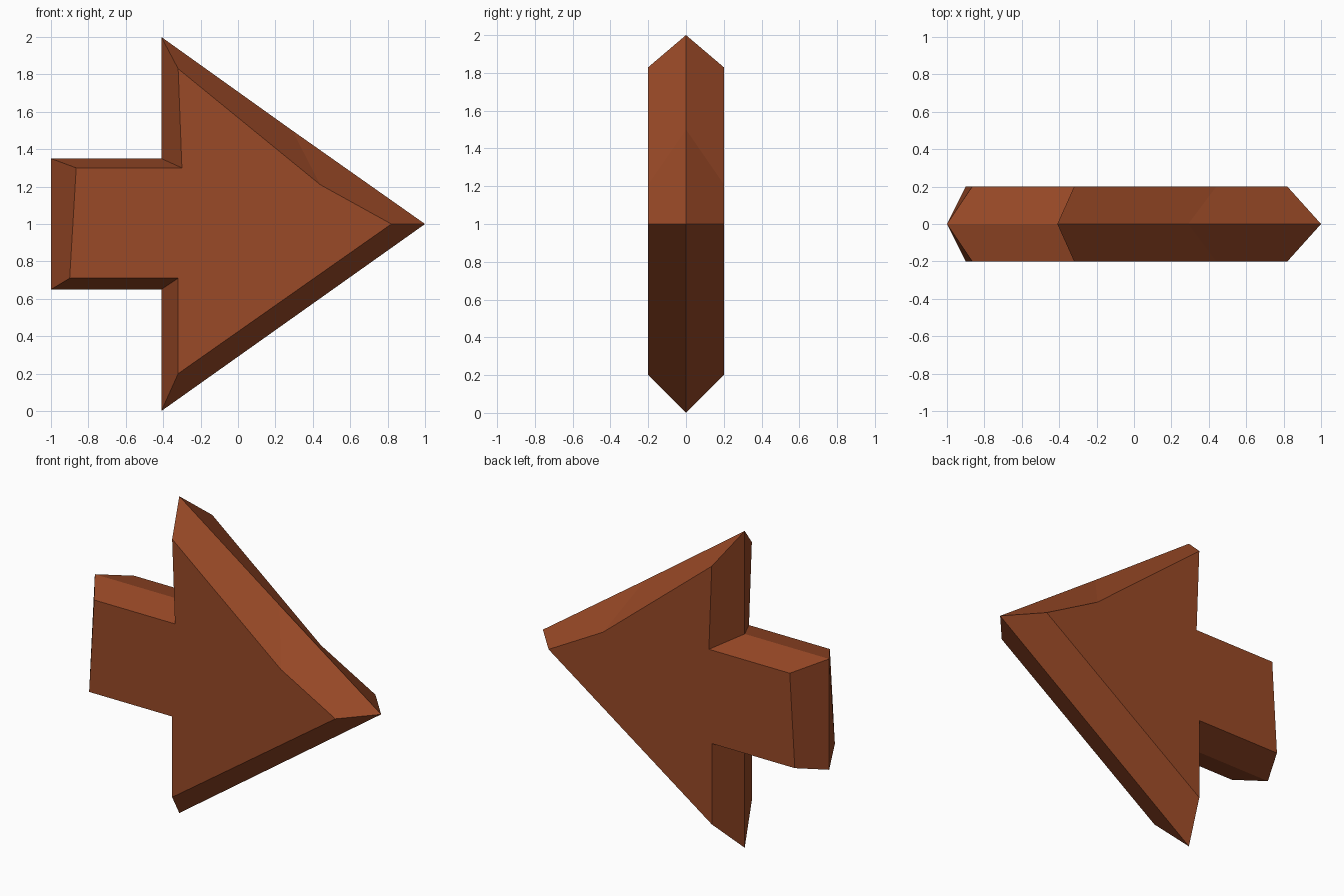
import bpy
import bmesh

if "Cube" in bpy.data.objects:
    bpy.data.objects.remove(bpy.data.objects["Cube"])

# Widest outline on the centre plane, and the smaller outline of each flat face (x, z)
RIM = [(1, 1), (0.29, 1.5), (-0.41, 2), (-0.41, 1.35),
       (-1, 1.35), (-1, 0.65), (-0.41, 0.65), (-0.41, 0)]
FACE = [(0.82, 1), (0.44, 1.21), (-0.32, 1.83), (-0.30, 1.30),
        (-0.865, 1.30), (-0.90, 0.71), (-0.32, 0.71), (-0.32, 0.20)]
HALF_DEPTH = 0.2

bm = bmesh.new()


def ring(points, y):
    return [bm.verts.new((x, y, z)) for x, z in points]


# Front and back faces joined to the shared rim by sloping bevel faces
rim = ring(RIM, 0)
count = len(rim)
for side in (-1, 1):
    flat = ring(FACE, side * HALF_DEPTH)
    bm.faces.new(flat)
    for i in range(count):
        j = (i + 1) % count
        bm.faces.new((rim[i], rim[j], flat[j], flat[i]))
bmesh.ops.recalc_face_normals(bm, faces=bm.faces)

mesh = bpy.data.meshes.new("arrow")
bm.to_mesh(mesh)
bm.free()

# Single brown colour
brown = bpy.data.materials.new("rust brown")
brown.diffuse_color = (0.32, 0.067, 0.02, 1)
brown.use_nodes = True
brown.node_tree.nodes["Principled BSDF"].inputs["Base Color"].default_value = brown.diffuse_color
mesh.materials.append(brown)

arrow = bpy.data.objects.new("arrow", mesh)
bpy.context.collection.objects.link(arrow)
